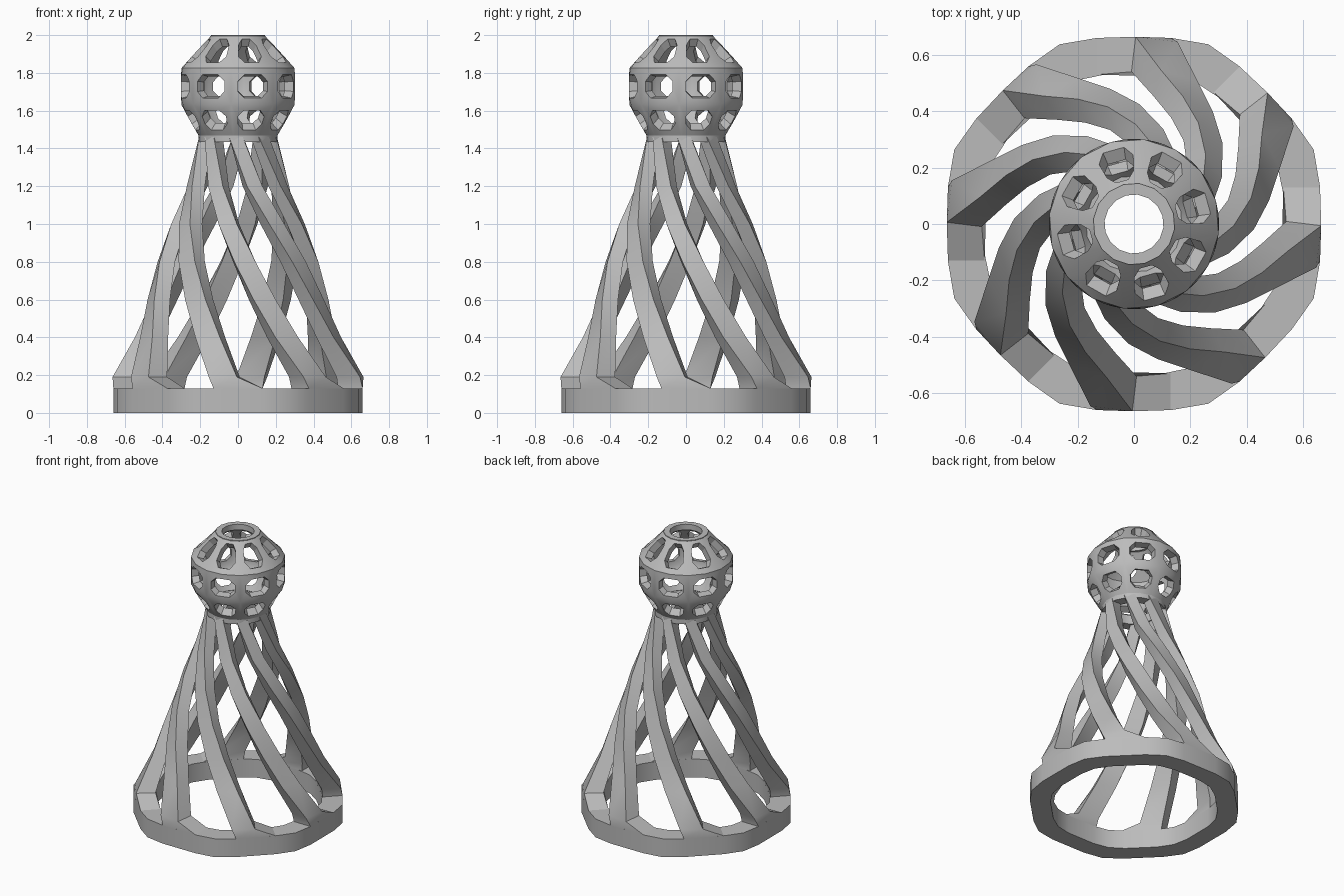
import bpy, bmesh
from math import radians, cos, sin
from mathutils import Vector

if "Cube" in bpy.data.objects:
    bpy.data.objects.remove(bpy.data.objects["Cube"])

grey = bpy.data.materials.new("plain grey")
grey.use_nodes = True
grey.diffuse_color = (0.5, 0.5, 0.5, 1)
grey.node_tree.nodes["Principled BSDF"].inputs["Base Color"].default_value = (0.5, 0.5, 0.5, 1)


def polar(r, deg, z):
    return Vector((r * cos(radians(deg)), r * sin(radians(deg)), z))


def finish(name, bm, angle=28):
    bmesh.ops.recalc_face_normals(bm, faces=bm.faces)
    mesh = bpy.data.meshes.new(name)
    bm.to_mesh(mesh)
    bm.free()
    mesh.materials.append(grey)
    ob = bpy.data.objects.new(name, mesh)
    bpy.context.collection.objects.link(ob)
    bpy.ops.object.select_all(action='DESELECT')
    ob.select_set(True)
    bpy.context.view_layer.objects.active = ob
    bpy.ops.object.shade_smooth_by_angle(angle=radians(angle))


def loft(name, sections, closed):
    """Join a row of four-point sections, as a closed ring or a capped bar."""
    bm = bmesh.new()
    rows = [[bm.verts.new(p) for p in s] for s in sections]
    pairs = list(zip(rows, rows[1:]))
    if closed:
        pairs.append((rows[-1], rows[0]))
    else:
        bm.faces.new(rows[0])
        bm.faces.new(rows[-1])
    for a, b in pairs:
        for i in range(4):
            j = (i + 1) % 4
            bm.faces.new((a[i], a[j], b[j], b[i]))
    finish(name, bm)


def ring(name, stations, z0, z1):
    """Ring from (angle, inner radius, outer radius) stations."""
    loft(name, [[polar(i, a, z0), polar(o, a, z0), polar(o, a, z1), polar(i, a, z1)]
                for a, i, o in stations], True)


# Base ring, with a flat under each leg
ring("base_ring", [(45 * k + a, i, o) for k in range(8)
                   for a, i, o in ((11.25, .54, .673), (22.5, .55, .69), (33.75, .54, .673))],
     0, 0.13)

# Twisted legs: height, inner radius, outer radius, turn, half width
LEG = [(0.10, .53, .66, 0, .13), (0.13, .53, .66, 0, .13), (0.19, .535, .66, -7, .075),
       (0.40, .455, .55, -17, .068), (0.60, .395, .482, -28, .061),
       (0.80, .34, .422, -40, .056), (1.00, .27, .35, -54, .049),
       (1.20, .20, .272, -71, .043), (1.46, .14, .205, -93, .036)]
for k in range(8):
    sections = []
    for z, ri, ro, turn, w in LEG:
        a = 45 * k + turn
        out, side = polar(1, a, 0), polar(1, a + 90, 0)
        up = Vector((0, 0, z))
        sections.append([out * ri - side * w + up, out * ro - side * w + up,
                         out * ro + side * w + up, out * ri + side * w + up])
    loft(f"leg_{k + 1}", sections, False)

# Collar between the legs and the head
ring("collar", [(22.5 * k - 7, .14, .21) for k in range(16)], 1.435, 1.50)

# Lattice head: rounded panels with clipped-corner windows, joined to an inner shell
HEAD = [(.205, 1.46), (.302, 1.632), (.302, 1.825), (.14, 2.0)]
WINDOW = [(.15, .22, .82), (.15, .18, .82), (.17, .17, .88)]   # side, sill, lintel
CENTRE = Vector((0, 0, 1.73))
CLIP_U, CLIP_V = 0.15, 0.18
# panel rim points 0-5 and window points 6-13
FRAME = [(0, 7, 6), (0, 1, 7), (1, 8, 7), (1, 2, 8), (2, 9, 8), (2, 3, 10, 9),
         (3, 11, 10), (3, 4, 11), (4, 12, 11), (4, 5, 12), (5, 13, 12), (5, 0, 6, 13)]
bm = bmesh.new()


def add_face(points):
    bm.faces.new([bm.verts.new(p) for p in points])


for row, (s, sill, lintel) in enumerate(WINDOW):
    (r0, z0), (r1, z1) = HEAD[row:row + 2]
    left, right = s + CLIP_U, 1 - s - CLIP_U
    low, high = sill + CLIP_V, lintel - CLIP_V
    spots = [(0, 0), (.5, 0), (1, 0), (1, 1), (.5, 1), (0, 1),
             (s, low), (left, sill), (right, sill), (1 - s, low),
             (1 - s, high), (right, lintel), (left, lintel), (s, high)]
    for k in range(8):
        outer = [polar(r0 + (r1 - r0) * v, 45 * (k + u) - 7, z0 + (z1 - z0) * v) for u, v in spots]
        inner = [CENTRE + (p - CENTRE) * 0.84 for p in outer]
        for shell in (outer, inner):
            for face in FRAME:
                add_face([shell[i] for i in face])
        # window walls, and the open ends of the shell
        walls = [(i, 6 + (i - 5) % 8) for i in range(6, 14)]
        walls += {0: [(0, 1), (1, 2)], 2: [(3, 4), (4, 5)]}.get(row, [])
        for i, j in walls:
            add_face((outer[i], outer[j], inner[j], inner[i]))
bmesh.ops.remove_doubles(bm, verts=bm.verts, dist=0.0005)
finish("lattice_head", bm, 20)

# Flat rim around the top opening
ring("top_rim", [(22.5 * k - 7, .105, .145) for k in range(16)], 1.96, 2.0)
